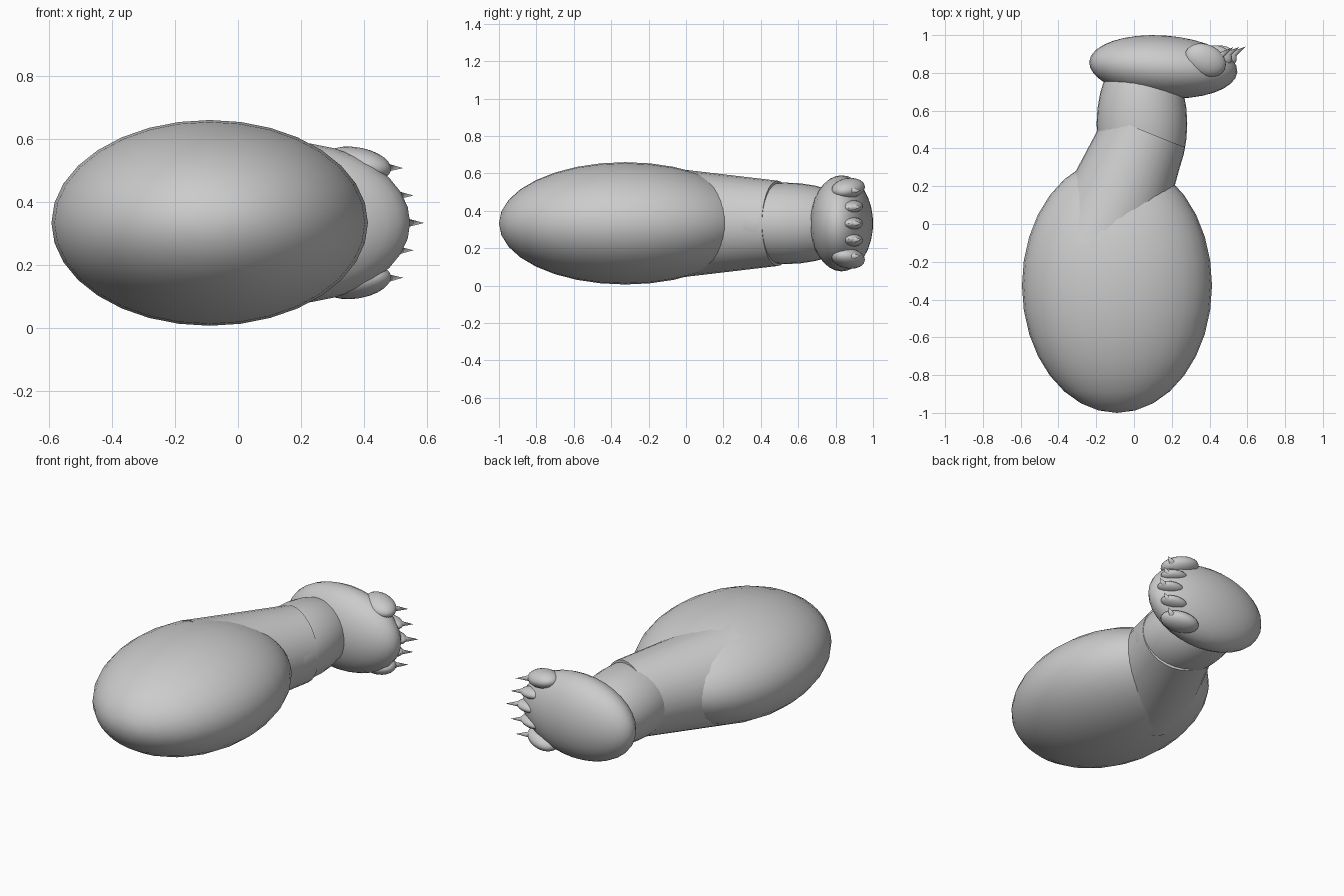
import bpy
from math import pi, radians
from mathutils import Vector, Matrix

cube = bpy.data.objects.get("Cube")
if cube:
    bpy.data.objects.remove(cube, do_unlink=True)

# Single grey fur colour
grey = bpy.data.materials.new("soft_grey")
grey.use_nodes = True
colour = (0.6, 0.6, 0.6, 1)
grey.diffuse_color = colour
grey.node_tree.nodes["Principled BSDF"].inputs["Base Color"].default_value = colour

MID = 0.333  # height of the limb's plane of symmetry


def finish(obj, name):
    obj.name = name
    obj.data.materials.append(grey)
    bpy.ops.object.shade_smooth_by_angle(angle=radians(35))
    return obj


def ellipsoid(name, centre, radii, turn=0, segments=32, tilt=0):
    """Sphere with its poles on y, scaled, then tilted about y and turned about z."""
    bpy.ops.mesh.primitive_uv_sphere_add(segments=segments, ring_count=segments // 2, radius=1)
    obj = bpy.context.object
    obj.data.transform(Matrix.Rotation(pi / 2, 4, 'X'))
    obj.data.transform(Matrix.Diagonal((*radii, 1)))
    obj.rotation_euler = (0, radians(tilt), radians(turn))
    obj.location = centre
    return finish(obj, name)


def cone(name, start, end, r1, r2, sides):
    """Cone or tapered cylinder running between two points."""
    a, b = Vector(start), Vector(end)
    bpy.ops.mesh.primitive_cone_add(vertices=sides, radius1=r1, radius2=r2,
                                    depth=(b - a).length, location=(a + b) / 2)
    obj = bpy.context.object
    obj.rotation_euler = (b - a).to_track_quat('Z', 'Y').to_euler()
    return finish(obj, name)


# Limb
ellipsoid("thigh", (-0.09, -0.325, MID), (0.503, 0.675, 0.327))
cone("shin", (-0.19, -0.138, MID), (0.06, 0.49, MID), 0.302, 0.228, 32)
ellipsoid("ankle", (0.042, 0.53, MID), (0.24, 0.42, 0.218))
ellipsoid("foot", (0.155, 0.832, MID), (0.393, 0.166, 0.257), turn=-4)

# Toes and claws, mirrored above and below the middle toe
for side, label in ((1, "upper"), (-1, "lower")):
    ellipsoid(label + "_outer_toe", (0.378, 0.867, MID + side * 0.187),
              (0.115, 0.083, 0.053), turn=-25, segments=24, tilt=side * 10)
    cone(label + "_outer_claw", (0.44, 0.88, MID + side * 0.177),
         (0.525, 0.935, MID + side * 0.174), 0.022, 0, 16)
    ellipsoid(label + "_inner_toe", (0.435, 0.885, MID + side * 0.09),
              (0.085, 0.06, 0.034), turn=-10, segments=24, tilt=side * 5)
    cone(label + "_inner_claw", (0.475, 0.885, MID + side * 0.088),
         (0.558, 0.937, MID + side * 0.087), 0.022, 0, 16)

ellipsoid("middle_toe", (0.46, 0.885, MID), (0.085, 0.06, 0.034), turn=-10, segments=24)
cone("middle_claw", (0.505, 0.885, MID), (0.592, 0.94, MID), 0.022, 0, 16)
